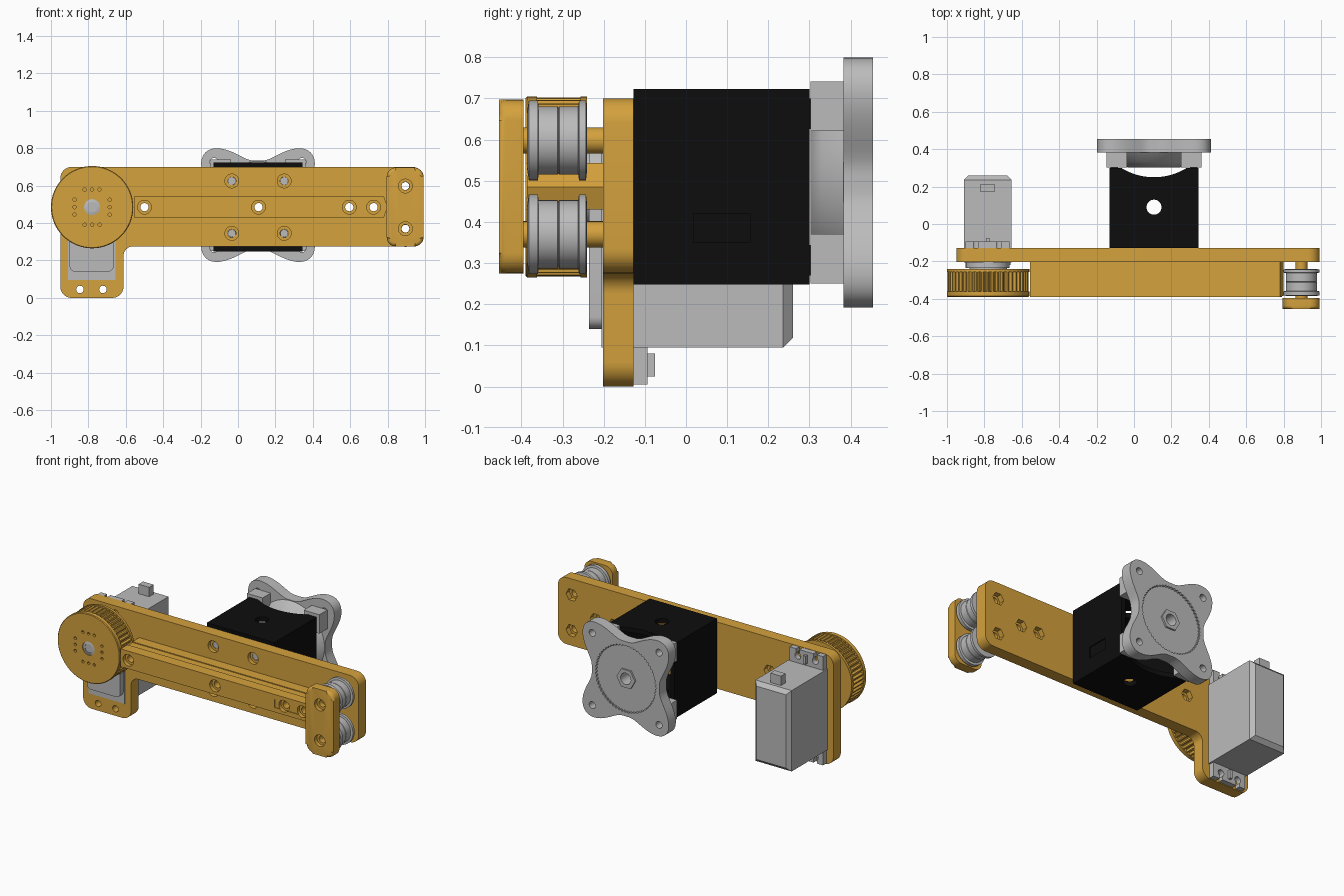
import bpy, bmesh, math
from mathutils import Vector

cube = bpy.data.objects.get("Cube")
if cube:
    bpy.data.objects.remove(cube, do_unlink=True)


def material(name, color):
    m = bpy.data.materials.new(name)
    m.use_nodes = True
    m.diffuse_color = (*color, 1)
    m.node_tree.nodes["Principled BSDF"].inputs["Base Color"].default_value = (*color, 1)
    return m


GOLD = material("gold plastic", (0.66, 0.36, 0.047))
GREY = material("light grey metal", (0.5, 0.5, 0.5))
BLACK = material("black housing", (0.004, 0.004, 0.004))


def finish(name, bm, mat):
    bmesh.ops.recalc_face_normals(bm, faces=bm.faces)
    mesh = bpy.data.meshes.new(name)
    bm.to_mesh(mesh)
    bm.free()
    mesh.materials.append(mat)
    ob = bpy.data.objects.new(name, mesh)
    bpy.context.collection.objects.link(ob)
    return ob


def prism(name, outline, y0, y1, mat, front_bevel=0):
    """Extrude an x-z outline along y, optionally rounding the front rim."""
    bm = bmesh.new()
    front = [bm.verts.new((x, y0, z)) for x, z in outline]
    back = [bm.verts.new((x, y1, z)) for x, z in outline]
    face = bm.faces.new(front)
    bm.faces.new(back)
    n = len(outline)
    for i in range(n):
        j = (i + 1) % n
        bm.faces.new((front[i], front[j], back[j], back[i]))
    if front_bevel:
        bmesh.ops.bevel(bm, geom=list(face.edges), offset=front_bevel, segments=4,
                        profile=0.5, affect='EDGES')
    return finish(name, bm, mat)


def box(name, x0, x1, y0, y1, z0, z1, mat):
    return prism(name, [(x0, z0), (x1, z0), (x1, z1), (x0, z1)], y0, y1, mat)


def lathe(name, cx, cz, profile, mat, segs=48):
    """Spin (radius, y) pairs about an axis along y."""
    bm = bmesh.new()
    rings = []
    for r, y in profile:
        rings.append([bm.verts.new((cx + r * math.cos(2 * math.pi * i / segs), y,
                                    cz + r * math.sin(2 * math.pi * i / segs)))
                      for i in range(segs)])
    bm.faces.new(rings[0])
    bm.faces.new(rings[-1])
    for a, b in zip(rings, rings[1:]):
        for i in range(segs):
            j = (i + 1) % segs
            bm.faces.new((a[i], a[j], b[j], b[i]))
    return finish(name, bm, mat)


def rounded(corners, steps=8):
    """Fillet the right-angled corners given as (x, z, radius)."""
    pts = []
    n = len(corners)
    for i, (x, z, r) in enumerate(corners):
        p = Vector((x, z))
        u = (Vector(corners[i - 1][:2]) - p).normalized()
        v = (Vector(corners[(i + 1) % n][:2]) - p).normalized()
        for k in range(steps + 1):
            t = math.pi / 2 * k / steps
            pts.append(tuple(p + r * (u + v - u * math.sin(t) - v * math.cos(t))))
    return pts


def gear(cx, cz, r_in, r_out, teeth):
    pts = []
    for i in range(teeth * 4):
        a = 2 * math.pi * i / (teeth * 4)
        r = r_out if i % 4 < 2 else r_in
        pts.append((cx + r * math.cos(a), cz + r * math.sin(a)))
    return pts


def cut(target, *cutters):
    bpy.context.view_layer.objects.active = target
    for c in cutters:
        c.hide_render = True
        mod = target.modifiers.new("cut", 'BOOLEAN')
        mod.operation, mod.solver, mod.object = 'DIFFERENCE', 'EXACT', c
        bpy.ops.object.modifier_apply(modifier=mod.name)
    for c in cutters:
        bpy.data.objects.remove(c, do_unlink=True)


def bore(x, z, r, y0, y1, segs=24):
    return lathe("cutter", x, z, [(r, y0), (r, y1)], GOLD, segs)


def screw_bore(x, z, face):
    """Counterbored through hole starting at the given front face."""
    return lathe("cutter", x, z, [(.037, face - .02), (.037, face + .025),
                                  (.022, face + .025), (.022, 0)], GOLD, 24)


AXIS = .485           # height of the drive axis
MX = .107             # motor centre
RAIL_HOLES = (-.5, .11, .595, .725)
IDLERS = (.598, .37)
MOTOR_HOLES = [(MX + sx * .14, AXIS + sz * .14) for sx in (-1, 1) for sz in (-1, 1)]
EAR_X = (-.845, -.722)

# Main L-shaped plate
plate = prism("main_plate", rounded([(-.95, 0, .06), (-.612, 0, .06), (-.612, .275, .05),
                                     (.992, .275, .06), (.992, .7, .06), (-.95, .7, .06)]),
              -.202, -.127, GOLD)
cut(plate, *[screw_bore(x, z, -.202) for x, z in MOTOR_HOLES])
cut(plate, *[bore(x, AXIS, .022, -.3, 0) for x in RAIL_HOLES])
cut(plate, *[bore(x, z, .02, -.3, 0) for x in EAR_X for z in (.045, .655)])
cut(plate, *[bore(.895, z, .022, -.3, 0) for z in IDLERS])
cut(plate, *[bore(x, AXIS, .04, -.16, 0, 6) for x in RAIL_HOLES],
    *[bore(.895, z, .04, -.16, 0, 6) for z in IDLERS])
for x, z in MOTOR_HOLES:
    lathe("motor_screw", x, z, [(.021, -.175), (.021, -.12)], GREY, 24)

# Central rail, pointed between the idlers, with shallow side grooves
rail = prism("rail", [(-.555, .43), (.78, .43), (.8, AXIS), (.78, .543), (-.555, .543)],
             -.39, -.2, GOLD)
cut(rail, *[screw_bore(x, AXIS, -.39) for x in RAIL_HOLES])
cut(rail, *[box("cutter", -.7, 1, -.32, -.27, z - .005, z + .005, GOLD) for z in (.43, .543)])
cut(rail, box("cutter", .53, 1, -.4, -.386, .46, .512, GOLD))

# End bracket and the two idlers
bracket = prism("end_bracket", rounded([(.795, .275, .05), (.992, .275, .05),
                                        (.992, .697, .05), (.795, .697, .05)]),
                -.455, -.395, GOLD, .018)
cut(bracket, *[screw_bore(.895, z, -.455) for z in IDLERS])
for z in IDLERS:
    idler = lathe("idler", .895, z, [(.07, -.386), (.097, -.382), (.097, -.36), (.083, -.358),
                                     (.083, -.312), (.08, -.31), (.083, -.308), (.083, -.262),
                                     (.097, -.26), (.097, -.243), (.07, -.24)], GREY)
    front = lathe("idler_front_spacer", .895, z, [(.032, -.398), (.032, -.384)], GOLD, 24)
    back = lathe("idler_back_spacer", .895, z, [(.032, -.242), (.032, -.2)], GOLD, 24)
    for part in (idler, front, back):
        cut(part, bore(.895, z, .021, -.5, 0))

# Toothed drive pulley
PX = -.78
cap = lathe("pulley_front_flange", PX, AXIS, [(.216, -.39), (.22, -.386), (.22, -.362)], GOLD, 96)
cut(cap, bore(PX, AXIS, .043, -.5, -.3))
for k in (-.04, 0, .04):
    for dx, dz in ((k, .094), (k, -.094), (.094, k), (-.094, k)):
        cut(cap, bore(PX + dx, AXIS + dz, .009, -.5, -.375, 12))
prism("pulley_teeth", gear(PX, AXIS, .203, .217, 48), -.362, -.255, GOLD)
lathe("pulley_back_flange", PX, AXIS, [(.22, -.256), (.22, -.24)], GOLD, 96)
lathe("output_shaft", PX, AXIS, [(.043, -.385), (.028, -.388), (.028, -.375), (.028, -.36)], GREY, 24)
lathe("servo_horn", PX, AXIS, [(.1, -.242), (.1, -.22), (.12, -.22), (.12, -.2)], GREY)

# Servo with chamfered rear, mounting ears, front housing and cable outlet
SX0, SX1 = -.91, -.655
bm = bmesh.new()
mid = Vector(((SX0 + SX1) / 2, .0275, .3525))
bmesh.ops.create_cube(bm, size=1)
for v in bm.verts:
    v.co = Vector((v.co.x * (SX1 - SX0), v.co.y * .465, v.co.z * .515)) + mid
rear = max(bm.faces, key=lambda f: f.calc_center_median().y)
bmesh.ops.bevel(bm, geom=list(rear.edges), offset=.024, segments=1, affect='EDGES')
finish("servo_body", bm, GREY)
prism("servo_front_housing", rounded([(-.9, .14, .03), (-.665, .14, .03),
                                      (-.665, .6, .1), (-.9, .6, .1)]), -.236, -.2, GREY)
for z0, z1, zh, side in ((.005, .1, .045, -1), (.605, .698, .655, 1)):
    ear = box("servo_ear", SX0 + .01, SX1 - .01, -.127, -.094, z0, z1, GREY)
    cut(ear, *[bore(x, zh, .021, -.3, 0) for x in EAR_X])
    cut(ear, *[box("cutter", x - .012, x + .012, -.2, 0, min(zh, zh + side * .08),
                   max(zh, zh + side * .08), GREY) for x in EAR_X])
    box("servo_ear_rib", -.79, -.773, -.095, -.075, z0 + .02, z1 - .02, GREY)
box("servo_cable_outlet", -.82, -.745, .17, .215, .6, .67, GREY)

# Hollow motor housing with scooped rear edge and vertical through hole
H = .2375
housing = box("motor_housing", MX - H, MX + H, -.127, .3, AXIS - H, AXIS + H, BLACK)
W = H - .03
cut(housing, box("cutter", MX - W, MX + W, -.2, .4, AXIS - W, AXIS + W, BLACK))
for y, r in ((.09, .04), (.581, .331)):
    bm = bmesh.new()
    bmesh.ops.create_cone(bm, cap_ends=True, segments=96, radius1=r, radius2=r, depth=2)
    bmesh.ops.translate(bm, verts=bm.verts, vec=(MX, y, AXIS))
    cut(housing, finish("cutter", bm, BLACK))
cut(housing, box("cutter", MX + H - .006, 1, .02, .155, .35, .42, BLACK))
for sx in (-1, 1):
    for sz in (-1, 1):
        x, z = MX + sx * .212, AXIS + sz * .178
        box("housing_tab", x - .02, x + .02, .28, .325, z - .037, z + .037, BLACK)

# Four-armed rear cap with toothed recess, conical core and hex boss
CZ = .496
outline = []
for i in range(128):
    a = 2 * math.pi * i / 128
    r = .238 + .16 * abs(math.sin(2 * a)) ** 3
    outline.append((MX + r * math.cos(a), CZ + r * math.sin(a)))
rear_cap = prism("rear_cap", outline, .383, .455, GREY)
core = lathe("rear_cap_core", MX, CZ, [(.14, .303), (.19, .33), (.235, .384)], GREY, 64)
cut(rear_cap, prism("cutter", gear(MX, CZ, .207, .214, 60), .443, .6, GREY))
boss = lathe("hex_boss", MX, CZ, [(.065, .44), (.065, .454)], GREY, 6)
for part in (rear_cap, core, boss):
    cut(part, bore(MX, CZ, .036, .2, .6))
for sx in (-1, 1):
    for sz in (-1, 1):
        x, z = MX + sx * .235, CZ + sz * .23
        cut(rear_cap, bore(x, z, .022, .3, .6))
        x, z = MX + sx * .2, CZ + sz * .185
        box("cap_pad", x - .055, x + .055, .302, .385, z - .06, z + .06, GREY)

# Smooth round surfaces while keeping edges crisp
bpy.ops.object.select_all(action='DESELECT')
for ob in bpy.context.collection.objects:
    if ob.type == 'MESH':
        ob.select_set(True)
        bpy.context.view_layer.objects.active = ob
bpy.ops.object.shade_smooth_by_angle(angle=math.radians(30))
